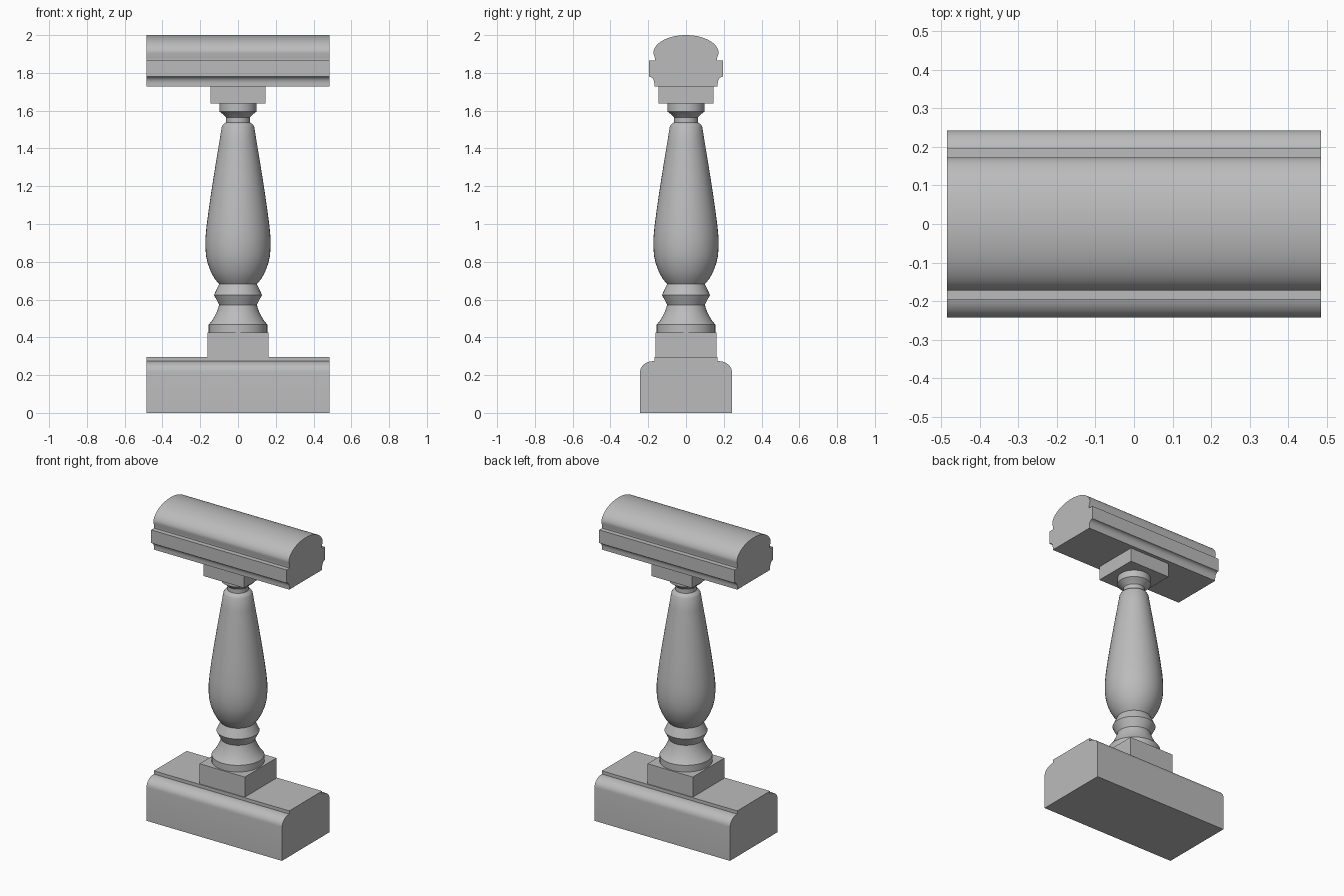
import bpy, bmesh, math

cube = bpy.data.objects.get("Cube")
if cube:
    bpy.data.objects.remove(cube, do_unlink=True)

stone = bpy.data.materials.new("grey stone")
stone.use_nodes = True
GREY = (0.5, 0.5, 0.5, 1)
stone.diffuse_color = GREY
stone.node_tree.nodes["Principled BSDF"].inputs["Base Color"].default_value = GREY

HALF_LENGTH = 0.485


def finish(name, bm, angle=30):
    bmesh.ops.recalc_face_normals(bm, faces=bm.faces)
    mesh = bpy.data.meshes.new(name)
    bm.to_mesh(mesh)
    bm.free()
    mesh.materials.append(stone)
    obj = bpy.data.objects.new(name, mesh)
    bpy.context.collection.objects.link(obj)
    bpy.ops.object.select_all(action="DESELECT")
    obj.select_set(True)
    bpy.context.view_layer.objects.active = obj
    bpy.ops.object.shade_smooth_by_angle(angle=math.radians(angle))
    return obj


def arc(cy, cz, ry, rz, start, end, steps):
    """Points on an ellipse arc, angles in degrees."""
    angles = [math.radians(start + (end - start) * i / steps) for i in range(steps + 1)]
    return [(cy + ry * math.cos(a), cz + rz * math.sin(a)) for a in angles]


def moulding(name, half):
    """Mirror a half section in y and extrude it along x."""
    section = half + [(-y, z) for y, z in reversed(half) if y > 0.001]
    bm = bmesh.new()
    face = bm.faces.new([bm.verts.new((-HALF_LENGTH, y, z)) for y, z in section])
    out = bmesh.ops.extrude_face_region(bm, geom=[face])
    moved = [v for v in out["geom"] if isinstance(v, bmesh.types.BMVert)]
    bmesh.ops.translate(bm, verts=moved, vec=(2 * HALF_LENGTH, 0, 0))
    return finish(name, bm)


def block(name, half, bottom, top):
    bm = bmesh.new()
    bmesh.ops.create_cube(bm, size=1)
    bmesh.ops.scale(bm, verts=bm.verts, vec=(2 * half, 2 * half, top - bottom))
    bmesh.ops.translate(bm, verts=bm.verts, vec=(0, 0, (bottom + top) / 2))
    return finish(name, bm)


def turned(name, profile, sides=40):
    """Spin a radius/height profile about z and cap the ends."""
    bm = bmesh.new()
    rings = []
    for r, z in profile:
        rings.append([bm.verts.new((r * math.cos(math.tau * i / sides),
                                    r * math.sin(math.tau * i / sides), z))
                      for i in range(sides)])
    for low, high in zip(rings, rings[1:]):
        for i in range(sides):
            j = (i + 1) % sides
            bm.faces.new((low[i], low[j], high[j], high[i]))
    bm.faces.new(rings[0])
    bm.faces.new(rings[-1])
    return finish(name, bm)


# Base with rounded shoulders and a raised fillet
moulding("base_rail", [(0.243, 0)] + arc(0.173, 0.217, 0.07, 0.057, 0, 90, 8)
         + [(0.168, 0.274), (0.168, 0.295)])

# Handrail: cove, flat band, then a rounded crown
moulding("handrail", [(0.168, 1.727)] + arc(0.196, 1.745, 0.028, 0.035, 180, 90, 6)
         + [(0.196, 1.865), (0.165, 1.865), (0.165, 1.88)]
         + arc(0, 1.905, 0.173, 0.095, 0, 90, 14))

# Square blocks at each end of the baluster
block("lower_block", 0.162, 0.295, 0.425)
block("upper_block", 0.145, 1.638, 1.727)

# Turned baluster
turned("baluster", [
    (0.155, 0.425), (0.155, 0.468), (0.138, 0.488), (0.122, 0.515), (0.108, 0.545),
    (0.1, 0.572), (0.127, 0.625), (0.1, 0.682), (0.122, 0.708), (0.143, 0.745),
    (0.16, 0.79), (0.169, 0.83), (0.173, 0.88), (0.172, 0.93), (0.167, 0.985),
    (0.156, 1.07), (0.143, 1.16), (0.129, 1.25), (0.113, 1.35), (0.098, 1.44),
    (0.086, 1.515), (0.078, 1.528), (0.063, 1.538), (0.063, 1.565), (0.078, 1.58),
    (0.098, 1.595), (0.098, 1.638)])
